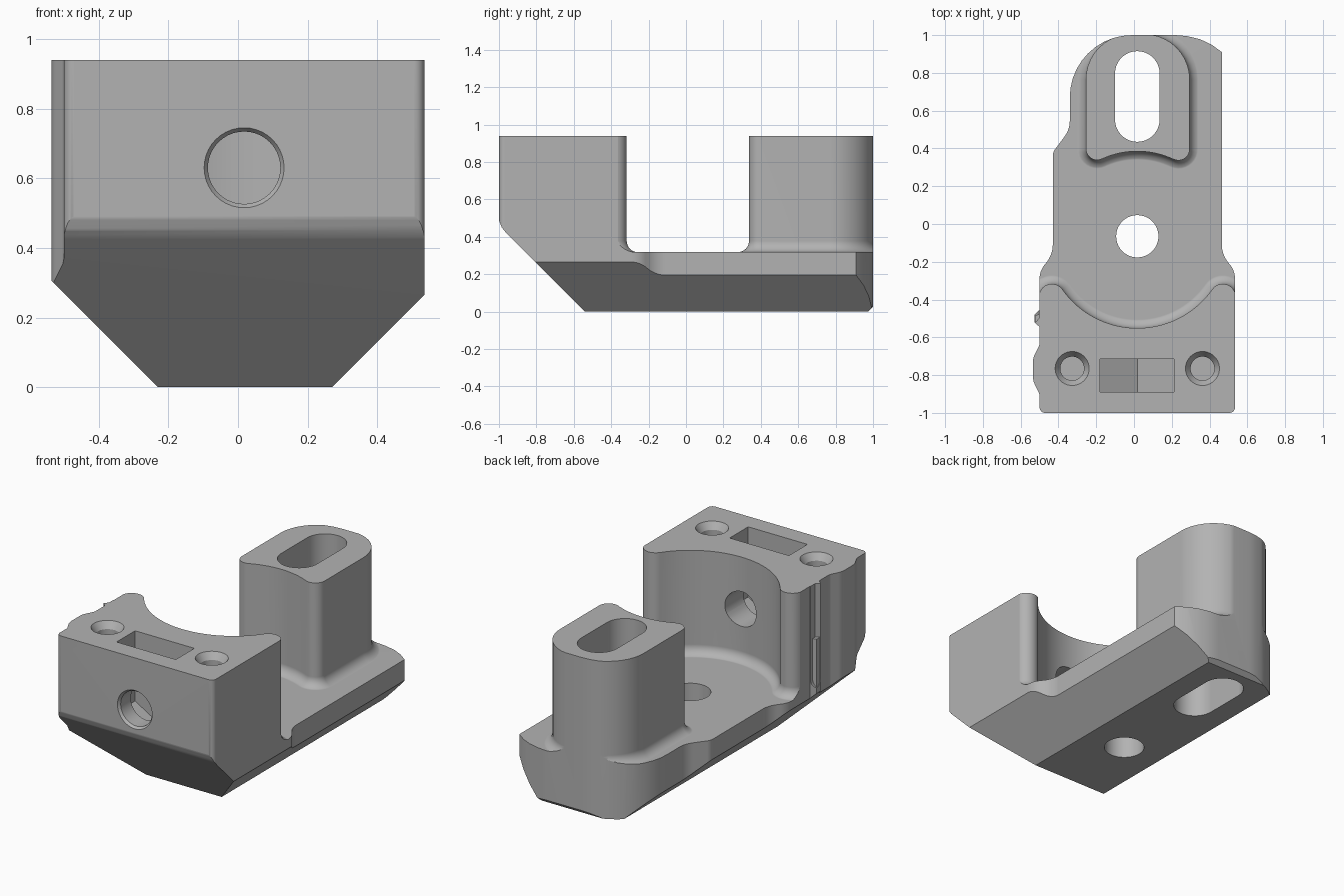
import bpy, bmesh, math
from mathutils import Vector, Matrix

cube = bpy.data.objects.get("Cube")
if cube:
    bpy.data.objects.remove(cube, do_unlink=True)

CX, CY = 0.0175, -0.065          # axis of the round recess and centre hole
FLOOR, TOP, FILLET = 0.32, 0.94, 0.06

grey = bpy.data.materials.new("plain grey")
grey.use_nodes = True
grey.diffuse_color = (0.45, 0.45, 0.45, 1)
grey.node_tree.nodes["Principled BSDF"].inputs["Base Color"].default_value = (0.45, 0.45, 0.45, 1)


def arc(cx, cy, r, a0, a1, n=16):
    angles = [math.radians(a0 + (a1 - a0) * i / n) for i in range(n + 1)]
    return [(cx + r * math.cos(a), cy + r * math.sin(a)) for a in angles]


def rounded(points, n=10):
    """Polygon whose corners given as (x, y, radius) are filleted."""
    out = []
    for i, p in enumerate(points):
        if len(p) == 2:
            out.append(p)
            continue
        c = Vector(p[:2])
        u = (Vector(points[i - 1][:2]) - c).normalized()
        v = (Vector(points[(i + 1) % len(points)][:2]) - c).normalized()
        half = u.angle(v) / 2
        centre = c + (u + v).normalized() * p[2] / math.sin(half)
        s = c + u * p[2] / math.tan(half) - centre
        e = c + v * p[2] / math.tan(half) - centre
        turn = math.atan2(s.x * e.y - s.y * e.x, s.dot(e))
        for k in range(n + 1):
            q = centre + Matrix.Rotation(turn * k / n, 2) @ s
            out.append((q.x, q.y))
    return out


def offset(outline, d):
    """Grow a counter-clockwise outline by d."""
    out = []
    for i, p in enumerate(outline):
        p = Vector(p)
        a = (p - Vector(outline[i - 1])).normalized()
        b = (Vector(outline[(i + 1) % len(outline)]) - p).normalized()
        na, nb = Vector((a.y, -a.x)), Vector((b.y, -b.x))
        m = (na + nb).normalized()
        q = p + m * d / max(m.dot(na), 0.3)
        out.append((q.x, q.y))
    return out


def loft(name, layers, axes="xyz"):
    """Solid through (outline, height) layers; axes names the plane and direction."""
    bm = bmesh.new()
    rings = []
    for outline, h in layers:
        ring = []
        for u, v in outline:
            c = dict(zip(axes, (u, v, h)))
            ring.append(bm.verts.new((c["x"], c["y"], c["z"])))
        rings.append(ring)
    bm.faces.new(rings[0])
    bm.faces.new(rings[-1])
    for lo, hi in zip(rings, rings[1:]):
        for i in range(len(lo)):
            bm.faces.new((lo[i - 1], lo[i], hi[i], hi[i - 1]))
    bmesh.ops.remove_doubles(bm, verts=bm.verts, dist=1e-6)
    bmesh.ops.recalc_face_normals(bm, faces=bm.faces)
    mesh = bpy.data.meshes.new(name)
    bm.to_mesh(mesh)
    bm.free()
    mesh.materials.append(grey)
    ob = bpy.data.objects.new(name, mesh)
    bpy.context.collection.objects.link(ob)
    return ob


def prism(name, outline, lo, hi, axes="xyz"):
    return loft(name, [(outline, lo), (outline, hi)], axes)


def flared(name, outline):
    """Upright whose foot flows into the floor with a fillet."""
    layers = [(offset(outline, FILLET), 0.15)]
    for k in range(9):
        a = math.pi / 2 * k / 8
        layers.append((offset(outline, FILLET * (1 - math.sin(a))),
                       FLOOR - 0.002 + FILLET * (1 - math.cos(a))))
    return loft(name, layers + [(outline, TOP)])


def combine(target, tool, operation):
    mod = target.modifiers.new(operation, "BOOLEAN")
    mod.operation, mod.solver, mod.object = operation, "EXACT", tool
    bpy.ops.object.select_all(action="DESELECT")
    bpy.context.view_layer.objects.active = target
    target.select_set(True)
    bpy.ops.object.modifier_apply(modifier=mod.name)
    bpy.data.objects.remove(tool, do_unlink=True)


# Floor slab, trimmed to shape later
body = prism("mount_body", [(-0.8, -1.2), (0.8, -1.2), (0.8, 1.2), (-0.8, 1.2)], -0.1, FLOOR)

# Front block with round recess and two horns
hx, hy, hr = 0.4525, -0.385, 0.068
tip = math.degrees(math.atan2(CY - hy, hx))
R = math.hypot(hx, CY - hy) - hr
front = arc(CX + hx, hy, hr, 0, 180 - tip)
front += arc(CX, CY, R, -tip, tip - 180, 40)[1:-1]
front += arc(CX - hx, hy, hr, tip, 180)
front += [(CX - hx - hr, -0.5), (-0.6, -0.6), (-0.6, -1.1), (CX + hx + hr, -1.1)]
combine(body, flared("front_block", front), "UNION")

# Rear pillar with concave inner face
inner = arc(CX, CY, 0.45, 113, 67, 14)
pillar = rounded([(0.295, 1.005, 0.24), (-0.255, 1.005, 0.24), (-0.255, 0.306, 0.06)]
                 + inner + [(0.295, 0.306, 0.06)])
combine(body, flared("rear_pillar", pillar), "UNION")

# Small rib on the right side
combine(body, prism("side_rib", [(-0.45, -0.54), (-0.45, -0.46), (-0.525, -0.485), (-0.525, -0.515)],
                    0.15, 0.62), "UNION")

# Plan outline trims every part
plan = rounded([
    (-0.5, -1, 0.03), (0.535, -1, 0.03), (0.535, -0.25, 0.12), (0.465, -0.16, 0.15),
    (0.465, 0.91), (0.41, 0.95), (0.35, 0.978), (0.28, 0.995), (0.22, 1),
    (-0.34, 1, 0.33), (-0.34, 0.5, 0.14), (-0.43, 0.38, 0.06),
    (-0.43, -0.16, 0.15), (-0.5, -0.25, 0.12),
    (-0.5, -0.455), (-0.527, -0.48), (-0.527, -0.52), (-0.5, -0.545),
    (-0.5, -0.64, 0.05), (-0.535, -0.71, 0.1), (-0.535, -0.83, 0.1), (-0.5, -0.9, 0.05)])
combine(body, prism("plan_trim", plan, -0.5, 1.5), "INTERSECT")

# Sloping undersides: left and right, then front and back
hull = [(-0.23, 0), (0.27, 0), (0.77, 0.5), (0.77, 1.5), (-0.73, 1.5), (-0.73, 0.5)]
combine(body, prism("side_trim", hull, -1.5, 1.5, "xzy"), "INTERSECT")
keel = [(-0.54, 0), (0.975, 0), (1.1, 0.125), (1.1, 1.5), (-1.02, 1.5), (-1.02, 0.56),
        (-0.997, 0.48), (-0.985, 0.45), (-0.965, 0.425)]
combine(body, prism("end_trim", keel, -1.5, 1.5, "yzx"), "INTERSECT")

# Slot through the pillar and round hole through the floor
slot = arc(CX, 0.797, 0.118, 0, 180, 20) + arc(CX, 0.553, 0.118, 180, 360, 20)
combine(body, prism("slot_cut", slot, -0.5, 1.5), "DIFFERENCE")


def circle(x, y, r):
    return arc(x, y, r, 0, 360, 40)[:-1]


combine(body, prism("floor_hole_cut", circle(CX, CY, 0.112), -0.5, 0.6), "DIFFERENCE")

# Screw hole along the front block with a chamfered mouth
bore = [(circle(CX, 0.63, r), y) for r, y in ((0.122, -1.01), (0.104, -0.985), (0.104, -0.3))]
combine(body, loft("front_bore_cut", bore, "xzy"), "DIFFERENCE")

# Nut pocket with pointed bottom
nut = [(-0.18, 1.2), (-0.18, 0.52), (CX, 0.405), (0.212, 0.52), (0.212, 1.2)]
combine(body, prism("nut_pocket_cut", nut, -0.89, -0.715, "xzy"), "DIFFERENCE")

# Countersunk holes in the top
for side in (-1, 1):
    x = CX + side * 0.345
    sink = [(circle(x, -0.765, r), z)
            for r, z in ((0.063, 0.55), (0.063, 0.9), (0.09, TOP), (0.09, 1.1))]
    combine(body, loft("top_hole_cut", sink), "DIFFERENCE")

# Smooth curves, crisp edges
bpy.ops.object.select_all(action="DESELECT")
bpy.context.view_layer.objects.active = body
body.select_set(True)
bpy.ops.object.shade_smooth_by_angle(angle=math.radians(25))
weighted = body.modifiers.new("weighted_normals", "WEIGHTED_NORMAL")
weighted.keep_sharp = True
